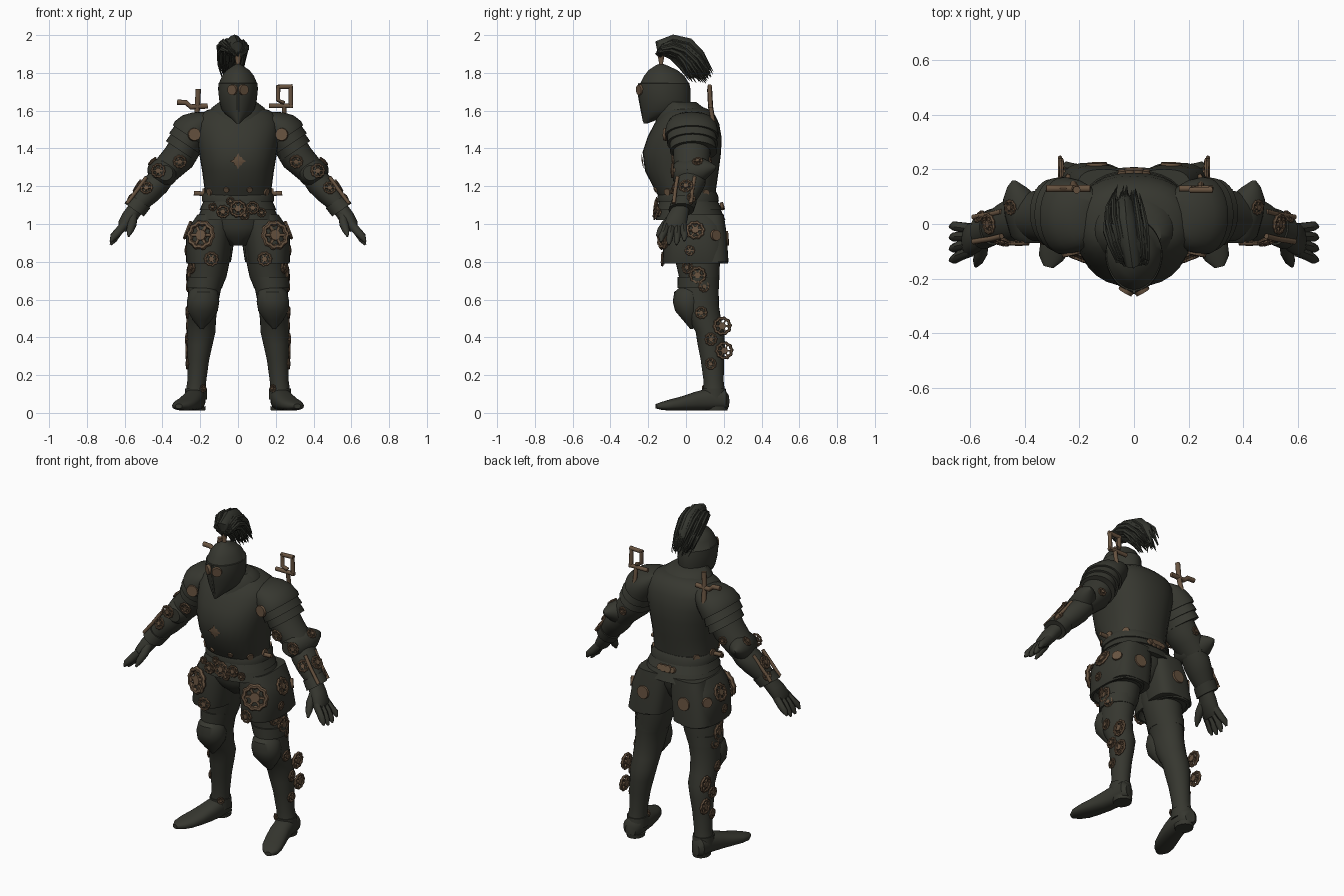
import bpy, bmesh, math, random
from mathutils import Vector, Matrix
from mathutils.bvhtree import BVHTree

random.seed(4)
X, Y, Z = Vector((1, 0, 0)), Vector((0, 1, 0)), Vector((0, 0, 1))
FRONT = Vector((0, -1, 0.12)).normalized()
surface = {}


def material(name, rgb):
    m = bpy.data.materials.new(name)
    m.diffuse_color = (*rgb, 1)
    return m


STEEL = material("dark_steel", (0.037, 0.038, 0.029))
BRONZE = material("aged_bronze", (0.135, 0.085, 0.05))
FEATHER = material("black_feather", (0.034, 0.036, 0.028))


def sweep(bm, rows, axis=None, seg=28, power=2.0, ref=None):
    """Skin over oval rings given as (x, y, z, radius_u, radius_v)."""
    pts = [Vector(r[:3]) for r in rows]
    rings = []
    for i, r in enumerate(rows):
        d = axis or pts[min(i + 1, len(pts) - 1)] - pts[max(i - 1, 0)]
        d = Vector(d).normalized()
        up = ref or (Y if abs(d.y) < 0.8 else Z)
        v = (up - d * up.dot(d)).normalized()
        u = v.cross(d)
        ring = []
        for k in range(seg):
            a = 2 * math.pi * k / seg
            c, s = math.cos(a), math.sin(a)
            cu = math.copysign(abs(c) ** (2 / power), c)
            sv = math.copysign(abs(s) ** (2 / power), s)
            ring.append(bm.verts.new(pts[i] + u * cu * r[3] + v * sv * r[4]))
        rings.append(ring)
    for a, b in zip(rings, rings[1:]):
        for k in range(seg):
            bm.faces.new((a[k], a[(k + 1) % seg], b[(k + 1) % seg], b[k]))
    bm.faces.new(rings[0])
    bm.faces.new(rings[-1])


def part(name, bm, mat, mirror=False, angle=38):
    bmesh.ops.recalc_face_normals(bm, faces=bm.faces)
    for f in bm.faces:
        f.smooth = True
    for e in bm.edges:
        e.smooth = e.calc_face_angle(0) < math.radians(angle)
    surface[name] = BVHTree.FromBMesh(bm)
    me = bpy.data.meshes.new(name)
    bm.to_mesh(me)
    bm.free()
    me.materials.append(mat)
    ob = bpy.data.objects.new(name, me)
    bpy.context.collection.objects.link(ob)
    if mirror:
        ob.modifiers.new("mirror", "MIRROR")
    return ob


def loft(name, rows, axis=Z, mat=STEEL, mirror=False, **kw):
    bm = bmesh.new()
    sweep(bm, rows, axis, **kw)
    return part(name, bm, mat, mirror)


def tubes(name, paths, r, mat=BRONZE, mirror=False):
    bm = bmesh.new()
    for p in paths:
        sweep(bm, [(*q, r, r) for q in p], None, seg=10)
    return part(name, bm, mat, mirror)


def ornament(bm, target, loc, r, solid=False, normal=None):
    """Cog with hub and spokes, or a solid rosette, laid on a surface."""
    co, no = Vector(loc), normal
    if no is None:
        co, no = surface[target].find_nearest(co)[:2]
    m = Matrix.Translation(co) @ no.to_track_quat("Z", "Y").to_matrix().to_4x4()

    def disc(rad, depth, n=20):
        bmesh.ops.create_cone(bm, cap_ends=True, segments=n, radius1=rad,
                              radius2=rad * 0.93, depth=depth, matrix=m)
    if solid:
        disc(r, 0.016)
        return
    n, q, t = 40, 6, r * 0.18
    loop = []
    for i in range(n):
        a = 2 * math.pi * i / n
        R = r * (0.88 if i % 4 < 2 else 0.8)
        loop.append([bm.verts.new(m @ Vector((
            (R + t * math.cos(b)) * math.cos(a), (R + t * math.cos(b)) * math.sin(a),
            t * math.sin(b) + 0.003))) for b in (2 * math.pi * j / q for j in range(q))])
    for i in range(n):
        for j in range(q):
            a, b, k = loop[i], loop[(i + 1) % n], (j + 1) % q
            bm.faces.new((a[j], b[j], b[k], a[k]))
    disc(r * 0.4, 0.022, 12)
    for ang in (0, 60, 120):
        bmesh.ops.create_cube(bm, size=1, matrix=m @ Matrix.Rotation(math.radians(ang), 4, "Z")
                              @ Matrix.Diagonal((r * 1.7, r * 0.18, 0.014, 1)))


def ornaments(name, target, items, mirror=True, **kw):
    bm = bmesh.new()
    for x, y, z, r in items:
        ornament(bm, target, (x, y, z), r, **kw)
    part(name, bm, BRONZE, mirror)


# Torso armour
loft("breastplate", [(0, .008, 1.13, .18, .145), (0, -.005, 1.19, .178, .165),
     (0, -.022, 1.28, .19, .195), (0, -.022, 1.38, .207, .208), (0, -.008, 1.46, .22, .196),
     (0, .004, 1.53, .225, .172), (0, .01, 1.575, .205, .145), (0, .008, 1.602, .165, .12),
     (0, -.005, 1.617, .115, .1)], power=2.3)
loft("gorget", [(0, -.01, 1.53, .16, .155), (0, -.012, 1.58, .155, .138),
     (0, -.02, 1.615, .14, .114), (0, -.035, 1.645, .1, .09)])
loft("fauld", [(0, .01, 1.17, .178, .15), (0, .01, 1.15, .19, .16), (0, .012, 1.12, .19, .162),
     (0, .013, 1.118, .184, .156), (0, .018, 1.075, .203, .175), (0, .018, 1.073, .197, .168),
     (0, .024, 1.02, .22, .185), (0, .024, 1.02, .2, .165)], power=2.3)
loft("pelvis", [(0, .03, 1.06, .19, .15), (0, .03, .98, .18, .145), (0, .03, .93, .12, .12),
     (0, .04, .885, .04, .08)])

# Helmet
loft("helmet", [(0, -.215, 1.532, .008, .01), (0, -.18, 1.56, .038, .05),
     (0, -.135, 1.583, .068, .098), (0, -.11, 1.608, .088, .128), (0, -.112, 1.66, .1, .136),
     (0, -.114, 1.71, .105, .138), (0, -.114, 1.745, .104, .132), (0, -.113, 1.747, .1, .127),
     (0, -.115, 1.785, .084, .106), (0, -.122, 1.815, .06, .076), (0, -.13, 1.838, .025, .033),
     (0, -.132, 1.848, .008, .01)], seg=40, power=1.85)
ornaments("eye_plates", "helmet", [(.038, -.26, 1.712, .029)], solid=True)
tubes("visor_ridge", [[(0, -.247, 1.745), (0, -.251, 1.69), (0, -.236, 1.61), (0, -.222, 1.54)]],
      .006, STEEL)
loft("plume_stem", [(0, -.132, 1.83, .02, .02), (0, -.132, 1.85, .011, .011),
     (0, -.132, 1.9, .02, .02)], mat=BRONZE, seg=10)

# Plume of overlapping curved feathers
arc = [(0, -.132, 1.885), (-.005, -.128, 1.93), (-.018, -.07, 1.943), (-.03, -.005, 1.925),
       (-.035, .055, 1.872), (-.03, .115, 1.785)]
bm = bmesh.new()
sweep(bm, [(*p, r, r * .7) for p, r in zip(arc, (.015, .05, .06, .065, .055, .01))],
      seg=12, ref=X)
for i in range(75):
    a, k = random.uniform(0, 2 * math.pi), random.uniform(.6, 1.1)
    stop = random.uniform(.65, 1.06)
    droop = random.uniform(-.02, .015)
    rows = []
    for j, p in enumerate(arc):
        spread = k * (.008, .038, .046, .05, .045, .034)[j]
        q = Vector(p)
        q.y = -.132 + (q.y + .132) * stop
        q += Vector((math.cos(a) * spread * 1.45, math.sin(a) * spread * .6,
                     math.sin(a) * spread * .8 + droop * j / 5))
        w = (.004, .012, .014, .014, .012, .001)[j]
        rows.append((q.x, q.y, min(q.z, 1.983), w, w * .7))
    sweep(bm, rows, seg=6, ref=X)
part("plume", bm, FEATHER)

# Arms
down = Vector((.56, 0, -.83))
loft("pauldron", [(.14, .03, 1.575, .035, .08), (.18, .03, 1.552, .07, .115),
     (.215, .03, 1.523, .094, .133), (.25, .03, 1.487, .102, .142), (.26, .03, 1.465, .103, .142),
     (.26, .03, 1.465, .093, .13), (.282, .035, 1.425, .1, .135), (.282, .035, 1.425, .09, .12),
     (.302, .04, 1.385, .096, .125), (.302, .04, 1.385, .08, .1)], down, mirror=True)
loft("upper_arm", [(.26, .03, 1.44, .085, .1), (.315, .03, 1.35, .087, .098),
     (.36, .03, 1.305, .08, .092), (.41, .03, 1.25, .07, .08)], down, mirror=True)
loft("elbow_guard", [(.385, -.07, 1.27, .04, .04), (.39, -.045, 1.272, .062, .062),
     (.395, .03, 1.272, .078, .078), (.41, .09, 1.285, .07, .063), (.43, .135, 1.295, .035, .03),
     (.44, .16, 1.3, .006, .006)], Y, mirror=True)
loft("forearm", [(.39, .03, 1.26, .06, .075), (.435, .02, 1.21, .07, .082),
     (.475, .005, 1.165, .066, .074), (.515, -.01, 1.12, .055, .06),
     (.515, -.01, 1.12, .062, .067), (.55, -.025, 1.075, .062, .067),
     (.55, -.025, 1.075, .045, .05)], down, mirror=True)
loft("palm", [(.535, -.025, 1.09, .04, .046), (.572, -.045, 1.04, .042, .056),
     (.602, -.058, .995, .036, .06), (.615, -.065, .97, .022, .052)], down, mirror=True)
bm = bmesh.new()
for i in range(4):
    y = -.1 + i * .028
    ty, tz = -.13 + i * .041, (.905, .89, .89, .91)[i]
    sweep(bm, [(.597, y, 1.0, .023, .019), (.637, (y + ty) / 2, .955, .022, .019),
          (.66, ty, tz + .025, .018, .017), (.674, ty - .003, tz, .006, .006)], seg=10)
sweep(bm, [(.555, -.06, 1.05, .024, .024), (.56, -.105, 1.0, .024, .024),
      (.572, -.135, .965, .019, .019), (.58, -.155, .935, .006, .006)], seg=10, ref=X)
part("fingers", bm, STEEL, True)

# Legs
loft("leg", [(.13, .045, .97, .1, .13), (.148, .06, .82, .108, .12), (.161, .07, .72, .1, .107),
     (.177, .068, .65, .086, .105), (.187, .07, .57, .08, .104), (.192, .1, .49, .075, .086),
     (.194, .127, .43, .075, .076), (.202, .134, .36, .067, .072), (.21, .14, .28, .057, .062),
     (.218, .146, .17, .05, .053), (.222, .148, .13, .052, .056), (.222, .148, .13, .058, .062),
     (.222, .15, .07, .058, .066)], mirror=True)
loft("knee_guard", [(.18, .03, .675, .05, .05), (.183, .015, .64, .077, .077),
     (.185, .01, .59, .086, .08), (.187, .012, .54, .08, .07), (.19, .02, .49, .048, .036),
     (.192, .03, .445, .008, .008)], mirror=True)
loft("thigh_plate", [(.168, .065, .72, .103, .11), (.178, .065, .66, .093, .11),
     (.178, .065, .66, .08, .09)], mirror=True)
loft("boot", [(.22, .222, .062, .03, .035), (.222, .2, .072, .052, .055),
     (.228, .12, .072, .056, .058), (.243, .05, .062, .058, .05), (.265, -.02, .05, .06, .038),
     (.287, -.08, .042, .058, .03), (.305, -.125, .037, .045, .022), (.314, -.158, .035, .018, .012)],
     Vector((.25, -1, 0)), mirror=True, power=2.4)
loft("boot_heel", [(.222, .165, .012, .048, .055), (.222, .165, .035, .052, .058)], mirror=True)

# Thigh skirt: side plates and the flatter rear flaps
loft("tasset", [(.125, .035, 1.05, .09, .14), (.143, .04, .99, .112, .155),
     (.155, .045, .94, .119, .162), (.164, .05, .8, .11, .174), (.164, .05, .79, .107, .172),
     (.164, .05, .79, .096, .155), (.164, .05, .83, .085, .14)], mirror=True, power=2.6)
loft("rear_flap", [(.11, .11, 1.05, .1, .09), (.13, .115, .95, .116, .1),
     (.152, .125, .8, .115, .1), (.152, .125, .795, .1, .08)], mirror=True, power=3)

# Bronze cogs and rosettes
ornaments("shoulder_rosette", "pauldron", [(.205, -.18, 1.465, .035)], solid=True)
ornaments("tasset_cogs", "tasset", [(.205, -.14, .945, .076), (.14, -.14, .815, .038),
          (.3, .05, .98, .05), (.29, .02, .86, .026)])
ornaments("tasset_rosettes", "tasset", [(.3, .19, .96, .03)], solid=True)
ornaments("rear_rosettes", "rear_flap", [(.14, .3, .93, .04)], solid=True)
ornaments("leg_cogs", "leg", [(.28, .06, .73, .045), (.26, 0, .77, .034), (.28, .1, .67, .03),
          (.28, .08, .53, .032), (.28, .13, .39, .033), (.17, .08, .13, .02), (.28, .13, .26, .03)])
ornaments("calf_cogs", "leg", [(.263, .192, .46, .048), (.268, .203, .33, .046)], normal=X)
ornaments("arm_cogs", "upper_arm", [(.3, -.12, 1.315, .035), (.34, .15, 1.33, .025)])
ornaments("elbow_cogs", "elbow_guard", [(.43, -.1, 1.285, .038), (.46, .06, 1.34, .028)])
ornaments("forearm_cogs", "forearm", [(.49, -.09, 1.2, .034), (.53, 0, 1.2, .038),
          (.57, .03, 1.14, .025)])
ornaments("belt_cogs", "fauld", [(0, -.162, 1.08, .045), (-.08, -.157, 1.065, .034),
          (.078, -.157, 1.085, .034), (.125, -.142, 1.06, .024), (-.135, -.138, 1.09, .022),
          (.035, -.163, 1.045, .024), (-.04, -.155, 1.12, .022)], mirror=False, normal=FRONT)
ornaments("waist_studs", "breastplate", [(.2, 0, 1.165, .026), (.17, -.11, 1.165, .02),
          (.17, .13, 1.165, .02), (.07, -.19, 1.165, .016)], solid=True)
ornaments("back_badge", "fauld", [(.015, .194, 1.095, .022), (.042, .19, 1.095, .018)],
          solid=True, normal=Vector((0, 1, .3)).normalized())
tubes("waist_pegs", [[(.17, -.01, 1.16), (.234, -.01, 1.163)]], .012, mirror=True)

# Forearm rails follow the outer side of the arm guard
tubes("forearm_rails", [[(.485, y, 1.262 - abs(y) * .3), (.525, y - .01, 1.205 - abs(y) * .3),
      (.588, y - .02, 1.122 - abs(y) * .3)] for y in (-.045, .045)], .01, mirror=True)

# Four-pointed chest star
co, no = surface["breastplate"].find_nearest(Vector((0, -.25, 1.33)))[:2]
m = Matrix.Translation(co) @ no.to_track_quat("Z", "Y").to_matrix().to_4x4()
bm = bmesh.new()
rim = []
for i in range(16):
    r = (.044, .025, .03, .025)[i % 4]
    a = math.pi * i / 8
    rim.append(bm.verts.new(m @ Vector((r * math.cos(a), r * math.sin(a), .006))))
tip = bm.verts.new(m @ Vector((0, 0, .011)))
for i in range(16):
    bm.faces.new((rim[i], rim[(i + 1) % 16], tip))
part("chest_star", bm, BRONZE)

# Sword hilts behind the shoulders
tubes("left_hilt", [[(.245, .15, 1.5), (.245, .13, 1.62)], [(.165, .13, 1.625), (.29, .13, 1.625)],
      [(.28, .13, 1.615), (.279, .125, 1.73)], [(.205, .125, 1.725), (.288, .125, 1.728)],
      [(.212, .125, 1.732), (.212, .125, 1.655), (.245, .13, 1.64)]], .012)
tubes("right_hilt", [[(-.225, .15, 1.5), (-.215, .13, 1.62), (-.21, .125, 1.715)],
      [(-.16, .13, 1.625), (-.25, .13, 1.62), (-.275, .13, 1.643), (-.322, .13, 1.645)]], .014)
